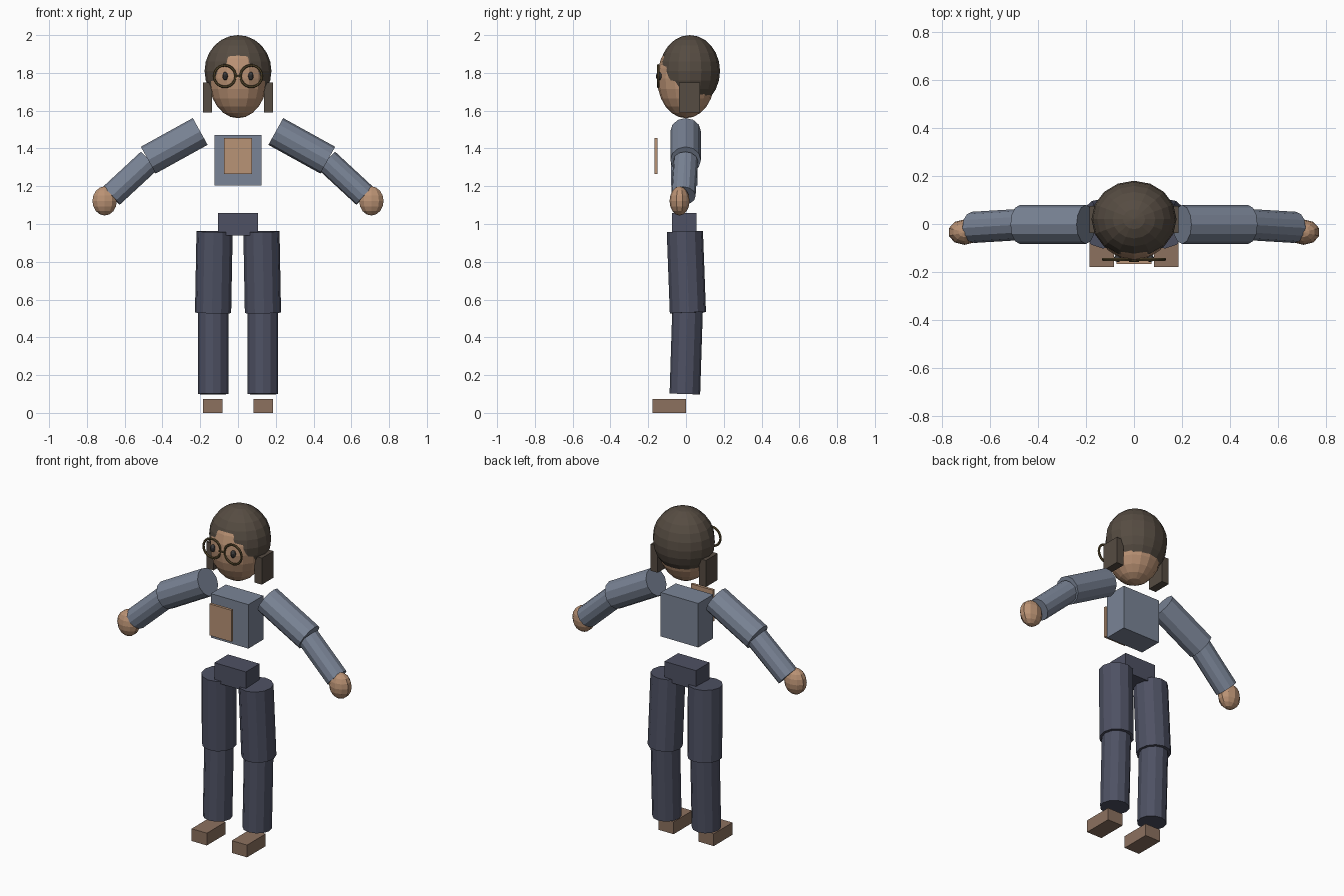
import bpy
from mathutils import Vector

if "Cube" in bpy.data.objects:
    bpy.data.objects.remove(bpy.data.objects["Cube"])


def material(name, r, g, b):
    m = bpy.data.materials.new(name)
    m.diffuse_color = tuple(((c / 255 + 0.055) / 1.055) ** 2.4 for c in (r, g, b)) + (1,)
    m.use_nodes = True
    m.node_tree.nodes["Principled BSDF"].inputs["Base Color"].default_value = m.diffuse_color
    return m


SKIN = material("skin", 186, 146, 116)
HAIR = material("dark brown hair", 86, 76, 66)
SHIRT = material("grey blue shirt", 122, 132, 150)
PANTS = material("dark slate trousers", 78, 81, 99)
SHOE = material("brown shoes", 140, 113, 95)
PATCH = material("tan panel", 184, 147, 118)
FRAME = material("bronze frames", 88, 74, 46)
EYE = material("dark eyes", 62, 60, 60)


def finish(name, mat):
    ob = bpy.context.object
    ob.name = name
    ob.data.materials.append(mat)
    return ob


def box(name, lo, hi, mat):
    lo, hi = Vector(lo), Vector(hi)
    bpy.ops.mesh.primitive_cube_add(size=1, location=(lo + hi) / 2)
    bpy.context.object.scale = hi - lo
    return finish(name, mat)


def ball(name, centre, radii, mat, seg=16, rings=12, tilt=0):
    bpy.ops.mesh.primitive_uv_sphere_add(segments=seg, ring_count=rings, radius=1,
                                         location=centre, rotation=(0, tilt, 0))
    bpy.context.object.scale = radii
    return finish(name, mat)


def limb(name, a, b, radius, mat, sides=12):
    a, b = Vector(a), Vector(b)
    bpy.ops.mesh.primitive_cylinder_add(vertices=sides, radius=radius,
                                        depth=(b - a).length, location=(a + b) / 2)
    ob = finish(name, mat)
    ob.rotation_euler = (b - a).to_track_quat('Z', 'Y').to_euler()
    return ob


# Head and hair
ball("face", (0, 0, 1.77), (0.155, 0.153, 0.21), SKIN)
ball("hair_cap", (0, 0.02, 1.81), (0.177, 0.16, 0.19), HAIR)

# Trunk
box("torso", (-0.125, -0.08, 1.205), (0.125, 0.062, 1.47), SHIRT)
box("chest_panel", (-0.073, -0.167, 1.265), (0.073, -0.151, 1.455), PATCH)
box("hips", (-0.105, -0.075, 0.94), (0.105, 0.055, 1.057), PANTS)

# Glasses bridge
limb("glasses_bridge", (-0.02, -0.153, 1.783), (0.02, -0.153, 1.783), 0.005, FRAME, 8)

for side, s in (("left", -1), ("right", 1)):
    # Side locks, eyes and lens rims
    xs = sorted((s * 0.137, s * 0.185))
    box(side + "_hair_lock", (xs[0], -0.037, 1.59), (xs[1], 0.074, 1.75), HAIR)
    ball(side + "_eye", (s * 0.068, -0.143, 1.783), (0.015, 0.016, 0.022), EYE, 10, 8)
    bpy.ops.mesh.primitive_torus_add(major_radius=0.057, minor_radius=0.007,
                                     major_segments=24, minor_segments=6,
                                     location=(s * 0.07, -0.147, 1.783),
                                     rotation=(1.5708, 0, 0))
    finish(side + "_lens_rim", FRAME)
    # Arms
    limb(side + "_upper_arm", (s * 0.20, -0.002, 1.49), (s * 0.475, -0.002, 1.338), 0.081, SHIRT)
    limb(side + "_forearm", (s * 0.47, -0.002, 1.335), (s * 0.67, -0.014, 1.15), 0.065, SHIRT)
    ball(side + "_hand", (s * 0.706, -0.034, 1.122), (0.068, 0.053, 0.077), SKIN, 10, 8)
    # Legs
    limb(side + "_thigh", (s * 0.124, -0.006, 0.96), (s * 0.132, 0.01, 0.53), 0.096, PANTS)
    limb(side + "_shin", (s * 0.132, 0.008, 0.54), (s * 0.132, -0.006, 0.10), 0.081, PANTS)
    # Shoes
    xs = sorted((s * 0.083, s * 0.185))
    box(side + "_shoe", (xs[0], -0.178, 0), (xs[1], 0, 0.074), SHOE)
